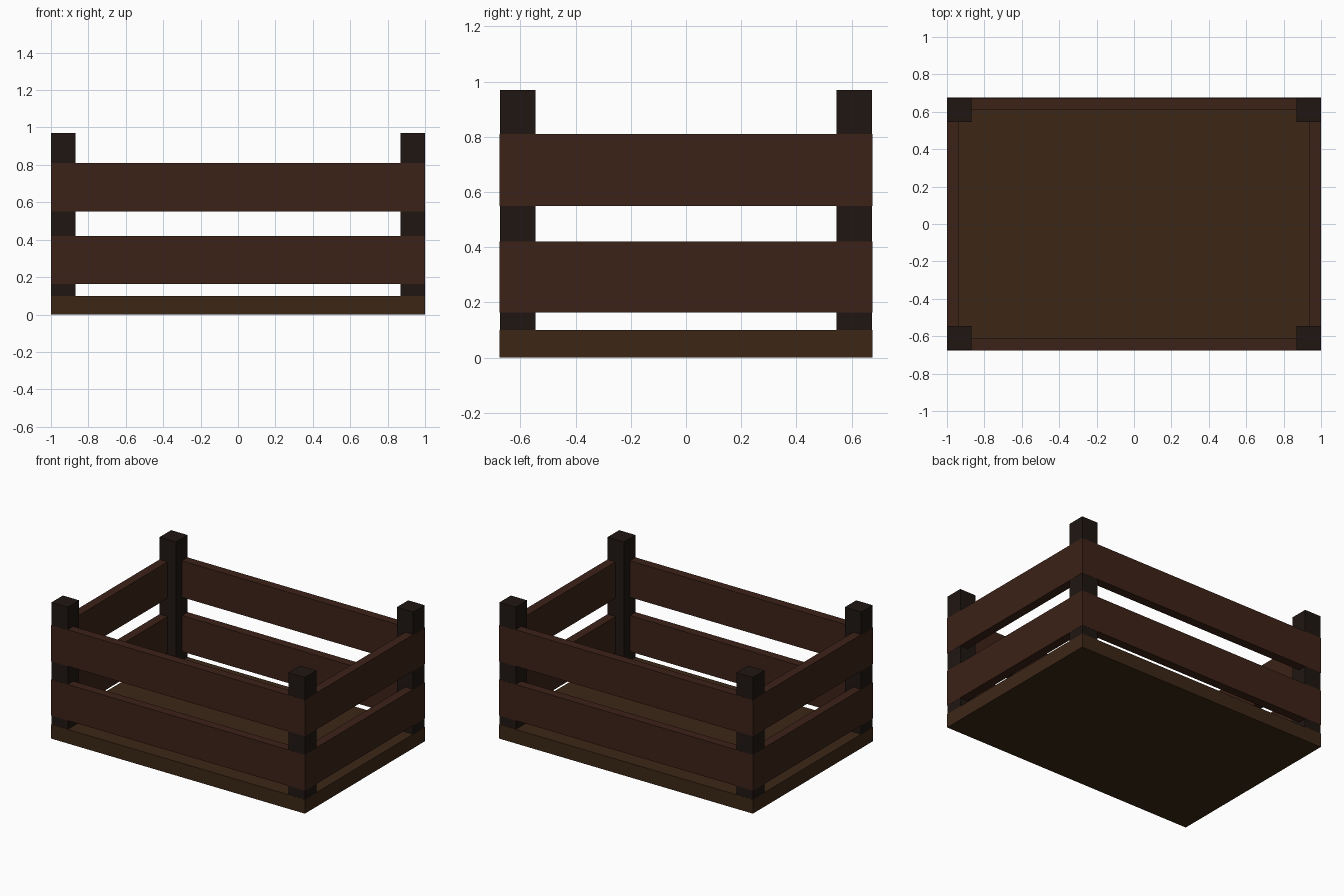
import bpy

if "Cube" in bpy.data.objects:
    bpy.data.objects.remove(bpy.data.objects["Cube"])

HX, HY = 1.0, 0.675        # half footprint
POST, POST_H = 0.13, 0.97  # post width and height
SLAT_T = 0.063             # slat thickness
INSET = 0.001              # keeps posts just behind the slat faces


def material(name, rgb):
    m = bpy.data.materials.new(name)
    m.diffuse_color = (*rgb, 1)
    m.use_nodes = True
    m.node_tree.nodes["Principled BSDF"].inputs["Base Color"].default_value = m.diffuse_color
    return m


def box(name, lo, hi, mat):
    """Axis-aligned box between two corners."""
    bpy.ops.mesh.primitive_cube_add(
        size=1, location=[(a + b) / 2 for a, b in zip(lo, hi)])
    ob = bpy.context.object
    ob.name = name
    ob.scale = [b - a for a, b in zip(lo, hi)]
    bpy.ops.object.transform_apply(location=False, rotation=False, scale=True)
    ob.data.materials.append(mat)
    return ob


base_wood = material("base_wood", (0.045, 0.020, 0.008))
slat_wood = material("slat_wood", (0.045, 0.016, 0.009))
post_wood = material("post_wood", (0.014, 0.008, 0.006))

# Solid floor
box("base", (-HX, -HY, 0), (HX, HY, 0.1), base_wood)

# Corner posts
for sx, side in ((-1, "left"), (1, "right")):
    for sy, end in ((-1, "front"), (1, "back")):
        xs = sorted((sx * (HX - POST), sx * (HX - INSET)))
        ys = sorted((sy * (HY - POST), sy * (HY - INSET)))
        box(f"{end}_{side}_post", (xs[0], ys[0], 0.001), (xs[1], ys[1], POST_H), post_wood)

# Two rows of slats on all four sides
for row, z0, z1 in (("lower", 0.163, 0.42), ("upper", 0.55, 0.81)):
    for s, end, side in ((-1, "front", "left"), (1, "back", "right")):
        ys = sorted((s * (HY - SLAT_T), s * HY))
        box(f"{end}_{row}_slat", (-HX, ys[0], z0), (HX, ys[1], z1), slat_wood)
        xs = sorted((s * (HX - SLAT_T), s * HX))
        box(f"{side}_{row}_slat", (xs[0], -HY + SLAT_T, z0),
            (xs[1], HY - SLAT_T, z1), slat_wood)
